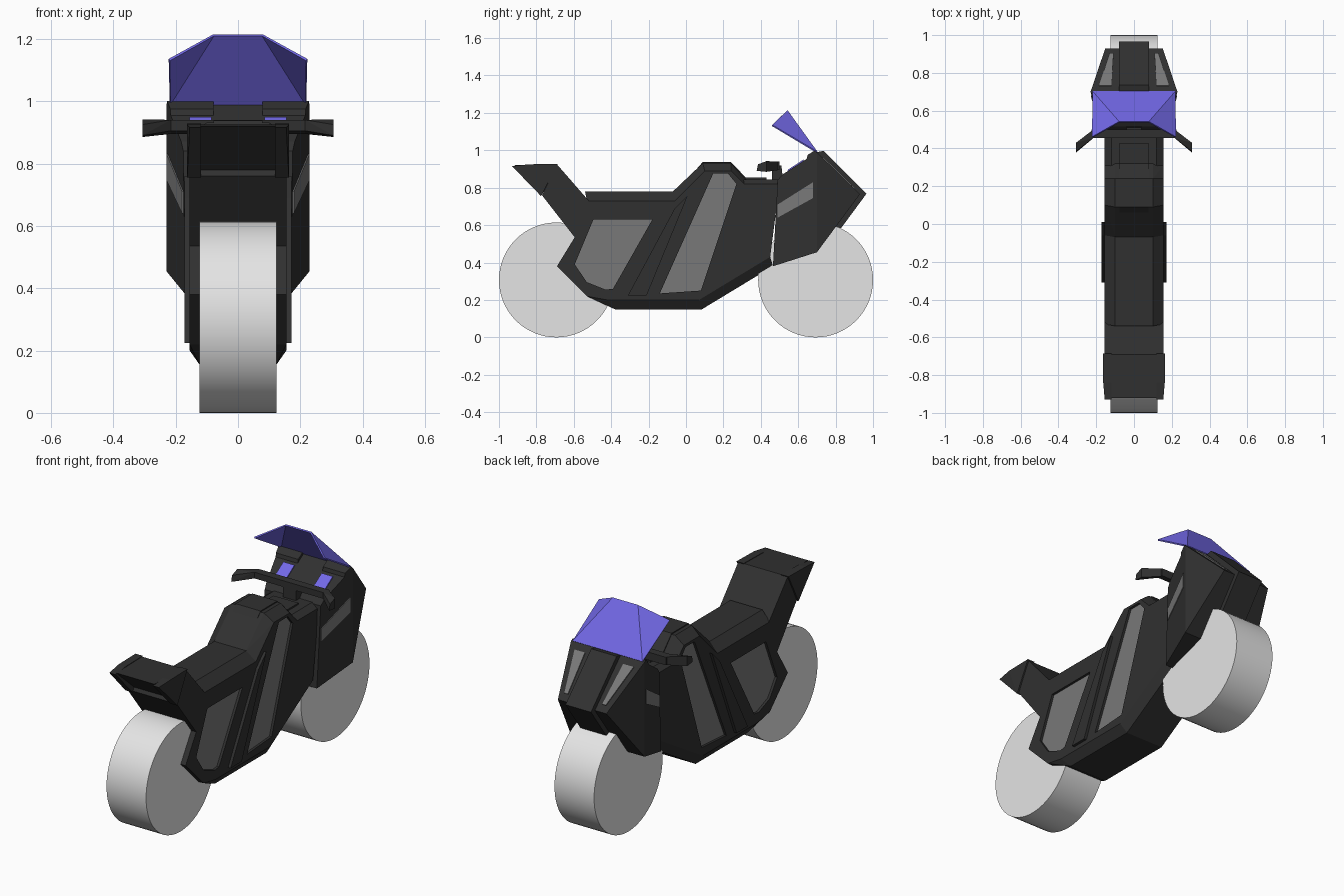
import bpy, bmesh, math
from mathutils import Vector

cube = bpy.data.objects.get("Cube")
if cube:
    bpy.data.objects.remove(cube, do_unlink=True)


def material(name, rgb):
    m = bpy.data.materials.new(name)
    m.use_nodes = True
    m.diffuse_color = (*rgb, 1)
    m.node_tree.nodes["Principled BSDF"].inputs["Base Color"].default_value = (*rgb, 1)
    return m


BLACK = material("black", (0.03, 0.03, 0.03))
GREY = material("panel grey", (0.19, 0.19, 0.19))
LIGHT = material("light grey", (0.78, 0.78, 0.78))
VIOLET = material("violet", (0.17, 0.14, 0.8))


def finish(name, bm, mat):
    bmesh.ops.recalc_face_normals(bm, faces=bm.faces)
    mesh = bpy.data.meshes.new(name)
    bm.to_mesh(mesh)
    bm.free()
    mesh.materials.append(mat)
    ob = bpy.data.objects.new(name, mesh)
    bpy.context.collection.objects.link(ob)
    return ob


def hull(name, pts, mat=BLACK):
    bm = bmesh.new()
    res = bmesh.ops.convex_hull(bm, input=[bm.verts.new(p) for p in pts])
    bmesh.ops.delete(bm, geom=res["geom_interior"], context="VERTS")
    bmesh.ops.dissolve_limit(bm, angle_limit=0.01, verts=bm.verts, edges=bm.edges)
    return finish(name, bm, mat)


def span(name, pts, mat=BLACK):
    """One solid reaching across the centre line."""
    return hull(name, [(s * x, y, z) for x, y, z in pts for s in (1, -1)], mat)


def pair(name, pts, mat=BLACK):
    """The same solid on the left and on the right."""
    return [hull(f"{side}_{name}", [(s * x, y, z) for x, y, z in pts], mat)
            for side, s in (("left", 1), ("right", -1))]


def at(x, *yz):
    return [(x, y, z) for y, z in yz]


def plate(pts, offset):
    return pts + [tuple(Vector(p) + Vector(offset)) for p in pts]


def prism(name, profile, half, mat=BLACK):
    bm = bmesh.new()
    face = bm.faces.new([bm.verts.new((-half, y, z)) for y, z in profile])
    ext = bmesh.ops.extrude_face_region(bm, geom=[face])
    bmesh.ops.translate(bm, vec=(2 * half, 0, 0),
                        verts=[v for v in ext["geom"] if isinstance(v, bmesh.types.BMVert)])
    return finish(name, bm, mat)


# Wheels
for name, y in (("rear_wheel", -0.693), ("front_wheel", 0.693)):
    bpy.ops.mesh.primitive_cylinder_add(vertices=64, radius=0.307, depth=0.248,
                                        location=(0, y, 0.307), rotation=(0, math.pi / 2, 0))
    wheel = bpy.context.object
    wheel.name = name
    wheel.data.materials.append(LIGHT)
    bpy.ops.object.shade_smooth_by_angle(angle=math.radians(40))

# Main body with recessed side panels
W = 0.155
body = prism("body", [(-0.69, 0.38), (-0.53, 0.22), (-0.42, 0.2), (0.07, 0.2), (0.45, 0.43),
                      (0.5, 0.82), (0.31, 0.82), (0.24, 0.89), (0.1, 0.89), (-0.06, 0.73),
                      (-0.52, 0.73), (-0.69, 0.925), (-0.77, 0.76), (-0.595, 0.535)], W)
panels = {
    "rear_panel": [(-0.495, 0.63), (-0.18, 0.63), (-0.39, 0.26), (-0.43, 0.255),
                   (-0.53, 0.295), (-0.595, 0.39)],
    "middle_panel": [(-0.14, 0.235), (0.08, 0.25), (0.27, 0.82), (0.225, 0.875), (0.145, 0.875)],
}
for name, outline in panels.items():
    for cutter in pair(name + "_cutter", at(0.138, *outline) + at(0.2, *outline)):
        cutter.hide_render = True
        mod = body.modifiers.new("recess", "BOOLEAN")
        mod.operation, mod.solver, mod.object = "DIFFERENCE", "EXACT", cutter
        bpy.context.view_layer.objects.active = body
        bpy.ops.object.modifier_apply(modifier=mod.name)
        bpy.data.objects.remove(cutter, do_unlink=True)
    pair(name, plate(at(0.136, *outline), (0.005, 0, 0)), GREY)

# Slanted trim bar between the panels
bar = [(-0.31, 0.225), (-0.21, 0.225), (0.01, 0.76), (-0.06, 0.69)]
pair("trim_bar", at(0.15, *bar) + at(0.171, *bar))

# Keel, in a flat and a rising part
span("keel", at(0.12, (-0.38, 0.15), (0.085, 0.15)) + at(W, (-0.53, 0.22), (-0.42, 0.2), (0.07, 0.2)))
span("front_keel", at(0.12, (0.085, 0.15), (0.465, 0.38)) + at(W, (0.07, 0.2), (0.45, 0.43)))

# Seat and tank caps
span("seat", at(W, (-0.53, 0.73), (-0.05, 0.73)) + at(0.1, (-0.54, 0.78), (-0.06, 0.78)))
span("tank_rear", at(W, (-0.06, 0.73), (0.1, 0.89)) + at(0.1, (-0.07, 0.78), (0.01, 0.84), (0.09, 0.932)))
span("tank_top", at(W, (0.1, 0.89), (0.24, 0.89)) + at(0.1, (0.09, 0.932), (0.24, 0.932)))
span("tank_front", at(W, (0.24, 0.89), (0.31, 0.82)) + at(0.1, (0.24, 0.932), (0.32, 0.845)))
span("cockpit_floor", at(W, (0.3, 0.82), (0.5, 0.82)) + at(0.12, (0.31, 0.845), (0.5, 0.845)))
prism("tank_spine", [(0.01, 0.83), (0.01, 0.846), (0.09, 0.938), (0.24, 0.938), (0.32, 0.854),
                     (0.43, 0.854), (0.43, 0.83)], 0.078)

# Tail
span("tail", at(0.12, (-0.92, 0.92), (-0.69, 0.925), (-0.75, 0.77)))
tail_side = [(-0.93, 0.915), (-0.84, 0.925), (-0.685, 0.928), (-0.775, 0.755)]
pair("tail_plate", at(0.118, *tail_side) + at(0.163, *tail_side[1:]) + [(W, -0.93, 0.915)])


# Fairing: widest at the shoulder, narrowing to the nose and to the tank
def flank(y):
    return 0.23 - 0.26 * (0.7 - y)


rear_edge = [(0.465, 0.38), (0.49, 0.84), (0.515, 0.87), (0.7, 0.455), (0.7, 0.99)]
span("fairing", [(flank(y), y, z) for y, z in rear_edge] + [(0.152, 0.93, 0.765)])
span("nose_block", at(0.08, (0.7, 0.93), (0.7, 0.99), (0.735, 0.997), (0.965, 0.768),
                      (0.83, 0.585), (0.7, 0.6)))
vent = [(0.49, 0.71), (0.68, 0.83), (0.68, 0.745), (0.49, 0.64)]
pair("fairing_vent", plate([(flank(y), y, z) for y, z in vent], (0.004, 0, 0)), GREY)

# Headlights lie on the sloping nose
lamp = [(0.185, 0.73), (0.12, 0.73), (0.108, 0.9), (0.13, 0.9)]
pair("headlight", plate([(x, y, 0.99 - (y - 0.7) * 0.978) for x, y in lamp], (0, 0.004, 0.004)), GREY)


# Dashboard lips and screens
def dash(y):
    return 0.87 + (y - 0.515) * 0.649


lip = [(0.645, dash(0.645)), (0.65, 0.975), (0.69, 1.0), (0.7, 0.985)]
pair("dash_lip", at(0.078, *lip) + [(flank(y), y, z) for y, z in lip])
screen = [(0.545, dash(0.545)), (0.63, dash(0.63))]
pair("dash_screen", plate(at(0.085, *screen) + at(0.155, *screen), (0, -0.003, 0.005)), VIOLET)

# Handlebar, stem and swept grips
stem = [(0.46, 0.83), (0.52, 0.83), (0.46, 0.92), (0.51, 0.92)]
span("handlebar_stem", at(0.04, *stem))
bar_end = [(0.455, 0.905), (0.5, 0.895), (0.455, 0.94), (0.5, 0.94)]
span("handlebar", at(0.225, *bar_end))
grip_end = [(0.378, 0.89), (0.43, 0.885), (0.385, 0.925), (0.43, 0.942)]
pair("grip", at(0.215, *bar_end) + at(0.307, *grip_end))

# Windscreen: one middle pane and two side panes
bm = bmesh.new()
base_r, top_r, side_r, base_l, top_l, side_l = [
    bm.verts.new((s * x, y, z)) for s in (-1, 1)
    for x, y, z in ((0.218, 0.7, 0.99), (0.078, 0.54, 1.212), (0.22, 0.46, 1.133))]
bm.faces.new((base_r, base_l, top_l, top_r))
bm.faces.new((base_r, top_r, side_r))
bm.faces.new((base_l, side_l, top_l))
screen_ob = finish("windscreen", bm, VIOLET)
thick = screen_ob.modifiers.new("thickness", "SOLIDIFY")
thick.thickness, thick.offset = 0.008, 0
